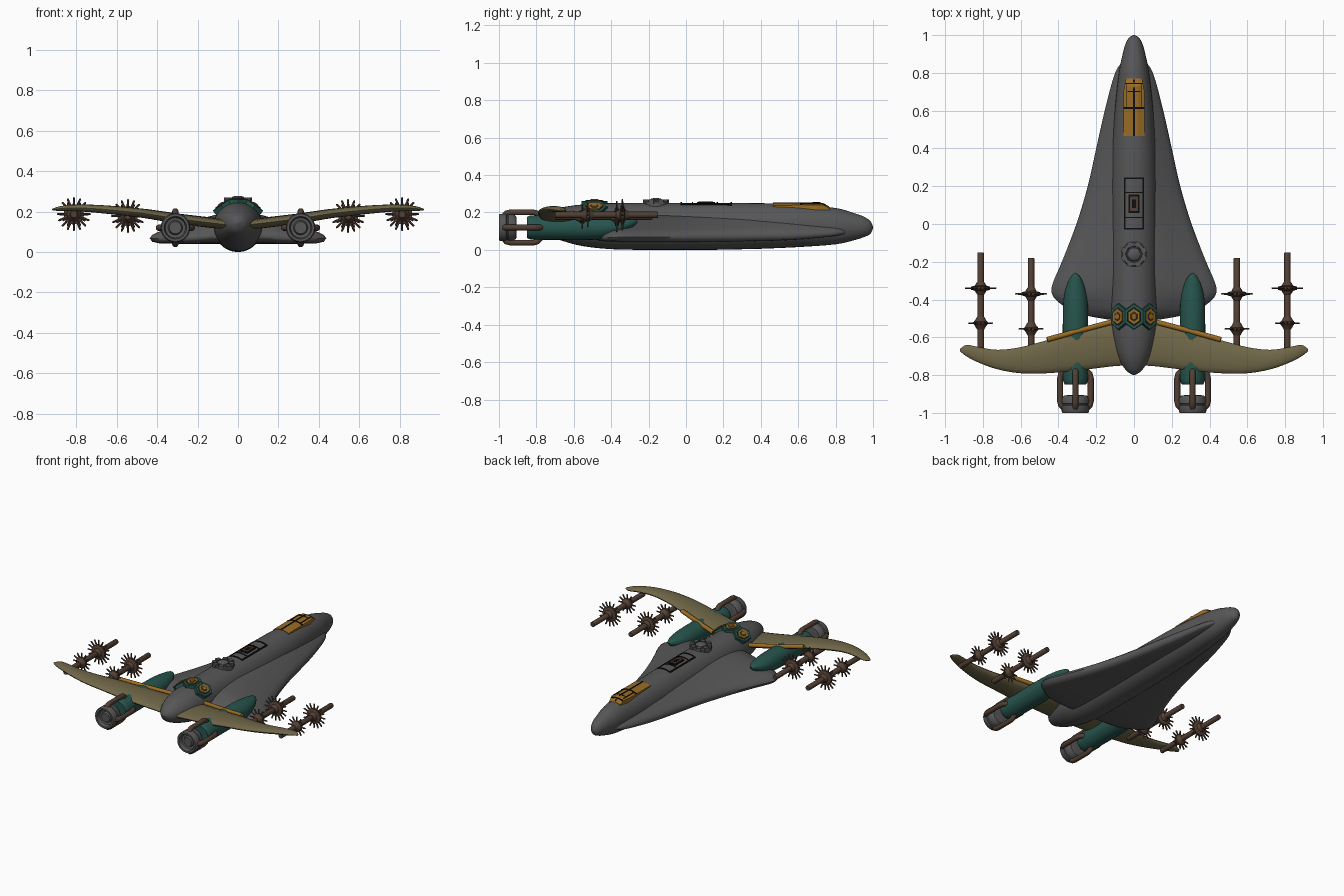
import bpy, bmesh, math
from mathutils import Vector, Matrix

if "Cube" in bpy.data.objects:
    bpy.data.objects.remove(bpy.data.objects["Cube"])

def mat(name, c):
    m = bpy.data.materials.new(name)
    m.diffuse_color = (*c, 1)
    m.use_nodes = True
    m.node_tree.nodes["Principled BSDF"].inputs["Base Color"].default_value = m.diffuse_color
    return m

GREY = mat("hull_grey", (0.095, 0.095, 0.098))
TEAL = mat("teal", (0.02, 0.09, 0.075))
OLIVE = mat("olive", (0.16, 0.135, 0.065))
ORANGE = mat("amber", (0.32, 0.15, 0.018))
BROWN = mat("brown", (0.085, 0.05, 0.034))
BLACK = mat("black", (0.004, 0.004, 0.004))

def finish(name, bm, m, angle=35):
    bmesh.ops.recalc_face_normals(bm, faces=bm.faces)
    me = bpy.data.meshes.new(name)
    bm.to_mesh(me)
    bm.free()
    me.materials.append(m)
    me.shade_smooth()
    me.set_sharp_from_angle(angle=math.radians(angle))
    ob = bpy.data.objects.new(name, me)
    bpy.context.collection.objects.link(ob)
    return ob

def loft_bm(bm, rings, closed=False):
    vs = [[bm.verts.new(p) for p in r] for r in rings]
    n = len(vs[0])
    pairs = list(zip(vs, vs[1:])) + ([(vs[-1], vs[0])] if closed else [])
    for a, b in pairs:
        for i in range(n):
            bm.faces.new((a[i], a[(i + 1) % n], b[(i + 1) % n], b[i]))
    if not closed:
        bm.faces.new(vs[0])
        bm.faces.new(vs[-1])

def loft(name, rings, m, closed=False, angle=35):
    bm = bmesh.new()
    loft_bm(bm, rings, closed)
    return finish(name, bm, m, angle)

def spline(st, k=4):
    # Catmull-Rom through stations
    out = []
    for i in range(len(st) - 1):
        p = [Vector(st[max(0, min(len(st) - 1, j))]) for j in (i - 1, i, i + 1, i + 2)]
        for s in range(k):
            t = s / k
            out.append(0.5 * (2 * p[1] + (p[2] - p[0]) * t + (2 * p[0] - 5 * p[1] + 4 * p[2] - p[3]) * t * t
                              + (3 * p[1] - p[0] - 3 * p[2] + p[3]) * t ** 3))
    return out + [Vector(st[-1])]

def circle(n):
    return [(math.cos(2 * math.pi * i / n), math.sin(2 * math.pi * i / n)) for i in range(n)]

def lathe(name, prof, m, x=0, z=0, n=24, closed=False):
    # prof: (y, radius) around an axis along y
    return loft(name, [[(x + r * c, y, z + r * s) for c, s in circle(n)] for y, r in prof], m, closed)

def tube(name, pts, r, m, n=8):
    pts = [Vector(p) for p in pts]
    rings = []
    for i, p in enumerate(pts):
        d = (pts[min(i + 1, len(pts) - 1)] - pts[max(i - 1, 0)]).normalized()
        q = d.to_track_quat('Z', 'Y')
        rings.append([p + q @ Vector((r * c, r * s, 0)) for c, s in circle(n)])
    return loft(name, rings, m, angle=50)

# fuselage: y, half width, top, bottom
hull = spline([(1, .004, .125, .115), (.985, .028, .155, .085), (.95, .046, .178, .068), (.9, .06, .196, .052),
               (.8, .08, .224, .03), (.6, .102, .243, .015), (.4, .115, .25, .006)]) \
    + spline([(.2, .12, .252, .001), (0, .122, .252, 0), (-.2, .122, .252, 0), (-.4, .122, .25, .004),
              (-.55, .118, .243, .02), (-.65, .1, .23, .045), (-.72, .076, .211, .07), (-.775, .042, .182, .1),
              (-.8, .004, .15, .142)])
def hull_ring(v, n=32):
    y, w, t, b = v
    return [(w * c, y, (t + b) / 2 + (t - b) / 2 * s) for c, s in circle(n)]
loft("fuselage", [hull_ring(v) for v in hull], GREY)

def hull_z(x, y):
    for a, b in zip(hull, hull[1:]):
        if b[0] <= y <= a[0]:
            y_, w, t, bt = a.lerp(b, (a[0] - y) / (a[0] - b[0]))
            return (t + bt) / 2 + (t - bt) / 2 * math.sqrt(max(0, 1 - (x / w) ** 2))
    return .2

# delta body: y, half width, top, bottom
delta = spline([(.87, .05, .125, .095), (.8, .1, .15, .075), (.6, .155, .175, .055), (.4, .2, .187, .047),
                (.2, .245, .19, .043), (0, .305, .19, .04), (-.2, .382, .188, .04), (-.3, .425, .182, .04),
                (-.355, .437, .175, .041), (-.40, .415, .165, .043), (-.45, .345, .15, .047),
                (-.485, .25, .13, .055), (-.505, .14, .11, .07)])
half = [(0, 1), (.3, .97), (.5, .82), (.7, .62), (.88, .46), (.97, .33), (1, .2), (.97, .07), (.88, .01), (.5, 0)]
sect = half + [(0, 0)] + [(-a, b) for a, b in reversed(half[1:])]
loft("delta_body", [[(w * a, y, b + (t - b) * h) for a, h in sect] for y, w, t, b in delta], GREY, angle=50)

# rear gull wing: x, leading y, trailing y, z, thickness
wing = spline([(0, -.5, -.75, .13, .05), (.1, -.52, -.752, .14, .05), (.3, -.57, -.776, .165, .05),
               (.46, -.615, -.79, .19, .046), (.6, -.652, -.79, .205, .043), (.72, -.666, -.77, .215, .038),
               (.82, -.652, -.735, .218, .031), (.885, -.64, -.702, .214, .023), (.92, -.66, -.675, .21, .006)])
full = [(-v[0], *v[1:]) for v in reversed(wing[1:])] + [tuple(v) for v in wing]
loft("rear_wing", [[(x, (l + t) / 2 + (l - t) / 2 * c, z + th / 2 * s) for c, s in circle(16)]
                   for x, l, t, z, th in full], OLIVE)

def gear(name, x, y, z, r, hub, m, n=16):
    # spindle hub with radial spikes
    bm = bmesh.new()
    prof = [(-.034, .019), (-.014, .03), (-.008, hub), (.008, hub), (.014, .03), (.034, .019)]
    loft_bm(bm, [[(x + q * c, y + d, z + q * s) for c, s in circle(20)] for d, q in prof])
    for i in range(n):
        a = 2 * math.pi * i / n
        rot = Matrix.Rotation(a, 4, 'Y')
        rings = [[Vector((x, y, z)) + rot @ Vector((w * c, w * s, d)) for c, s in circle(6)]
                 for d, w in ((hub - .01, .006), (r - .004, .005), (r, .002))]
        loft_bm(bm, rings)
    finish(name, bm, m)

for s, side in ((-1, "left"), (1, "right")):
    # wing leading edge strip
    tube(f"{side}_edge_strip", [(s * .09, -.512, .152), (s * .28, -.562, .174), (s * .46, -.612, .2)], .014, ORANGE)
    # lance rods with spiked gears
    for tag, x, y0, z in (("outer", .812, -.15, .187), ("inner", .545, -.18, .178)):
        x *= s
        lathe(f"{side}_{tag}_rod", [(y0, .015), (y0 - .004, .017), (-.7, .017)], BROWN, x, z, 12)
        gear(f"{side}_{tag}_front_gear", x, y0 - .19, z, .084, .05, BROWN)
        gear(f"{side}_{tag}_rear_gear", x, y0 - .375, z, .066, .036, BROWN, 12)
    # engine nacelle
    nx, nz = s * .31, .12
    st = spline([(-.26, .003, .15, .005), (-.28, .025, .147, .02), (-.33, .048, .135, .04), (-.4, .063, .124, .058),
                 (-.5, .067, .12, .066), (-.7, .067, .12, .066), (-.82, .066, .12, .065), (-.85, .056, .12, .056)])
    loft(f"{side}_nacelle", [[(nx + w * c, y, z + h * q) for c, q in circle(24)] for y, w, z, h in st], TEAL)
    # exhaust nozzle, hollow at the rear
    lathe(f"{side}_nozzle", [(-.905, .03), (-.908, .06), (-.925, .072), (-.95, .072), (-.953, .068), (-.958, .068),
                             (-.962, .073), (-.992, .073), (-1, .068), (-1, .056), (-.975, .05), (-.972, .036),
                             (-.985, .03), (-.985, .004)], GREY, nx, nz)
    # four struts holding the nozzle
    for k in range(4):
        ca, sa = math.cos(k * math.pi / 2), math.sin(k * math.pi / 2)
        path = [(-.775, .055), (-.795, .076), (-.815, .081), (-.94, .081), (-.96, .076), (-.972, .062)]
        tube(f"{side}_strut_{k}", [(nx + r * ca, y, nz + r * sa) for y, r in path], .016, BROWN, 10)

def plate(name, x0, x1, y0, y1, m, off=.004, zf=hull_z, n=6):
    # thin plate following a surface
    bm = bmesh.new()
    rings = []
    for i in range(n + 1):
        y = y0 + (y1 - y0) * i / n
        xs = [x0 + (x1 - x0) * j / n for j in range(n + 1)]
        rings.append([(x, y, zf(x, y) + off) for x in xs] + [(x, y, zf(x, y) - .004) for x in reversed(xs)])
    loft_bm(bm, rings)
    return finish(name, bm, m)

# cockpit canopy
def canopy_z(x, y):
    top = .252 + (.73 - y) * -.004 if y < .73 else .252 - (y - .73) * .6
    return top - max(0, abs(x) - .02) * .35
def canopy_w(y):
    return .056 if y < .7 else .056 - (y - .7) * .2
rings = []
for y in (.465, .6, .7, .73, .77):
    w = canopy_w(y)
    rings.append([(x, y, canopy_z(x, y)) for x in (-w, -.02, .02, w)] + [(w, y, .18), (-w, y, .18)])
loft("canopy", rings, ORANGE, angle=10)
for i, (a, b, c, d) in enumerate([(-.004, .004, .466, .765), (-.056, .056, .61, .619), (-.046, .046, .74, .746),
                                  (-.041, -.036, .62, .74), (.036, .041, .62, .74), (-.035, .035, .70, .704)]):
    plate(f"canopy_frame_{i}", a, b, c, d, BLACK, .003, canopy_z)

# dorsal hatch with black outlines
def frame(name, x, y0, y1, t):
    plate(name + "_left", -x, -x + t, y0, y1, BLACK)
    plate(name + "_right", x - t, x, y0, y1, BLACK)
    plate(name + "_rear", -x, x, y0, y0 + t, BLACK)
    plate(name + "_front", -x, x, y1 - t, y1, BLACK)
frame("hatch_frame", .052, -.03, .245, .008)
plate("hatch_bar_front", -.05, .05, .163, .17, BLACK)
plate("hatch_bar_rear", -.05, .05, .032, .038, BLACK)
plate("hatch_panel", -.029, .029, .058, .155, BLACK, .004)
plate("hatch_window", -.02, .02, .068, .145, BROWN, .006)
plate("hatch_slot", -.011, .011, .085, .13, BLACK, .008)

# dorsal turret
def upright(name, prof, y, m, n=32):
    return loft(name, [[(r * c, y + r * s, z) for c, s in circle(n)] for z, r in prof], m)
upright("turret_base", [(.21, .066), (.255, .066), (.262, .06), (.262, .044), (.256, .04), (.256, .005)], -.16, GREY)
upright("turret_dome", [(.25, .036), (.268, .034), (.275, .024), (.278, .004)], -.16, GREY)
for k in range(8):
    bm = bmesh.new()
    a = k * math.pi / 4 + math.pi / 8
    bmesh.ops.create_cube(bm, size=1, matrix=Matrix.Translation((.055 * math.cos(a), -.16 + .055 * math.sin(a), .257))
                          @ Matrix.Rotation(a, 4, 'Z') @ Matrix.Diagonal((.028, .028, .024, 1)))
    finish(f"turret_block_{k}", bm, GREY)

# three hexagonal badges across the tail spine
for k in (-1, 0, 1):
    base = Matrix.Translation((k * .077, -.49, hull_z(k * .077, -.49) + .002)) \
        @ Matrix.Rotation(k * math.radians(35), 4, 'Y') @ Matrix.Diagonal((.8, 1, 1, 1))
    for tag, r, top, m in (("rim", .07, .014, TEAL), ("gap", .05, .016, BLACK), ("plate", .045, .019, ORANGE),
                           ("core", .026, .021, BROWN), ("gem", .02, .023, ORANGE)):
        rings = [[base @ Vector((q * s, q * c, z)) for c, s in circle(6)]
                 for q, z in ((r, -.015), (r, top - .003), (r - .003, top))]
        loft(f"hex_{tag}_{k + 1}", rings, m, angle=20)
